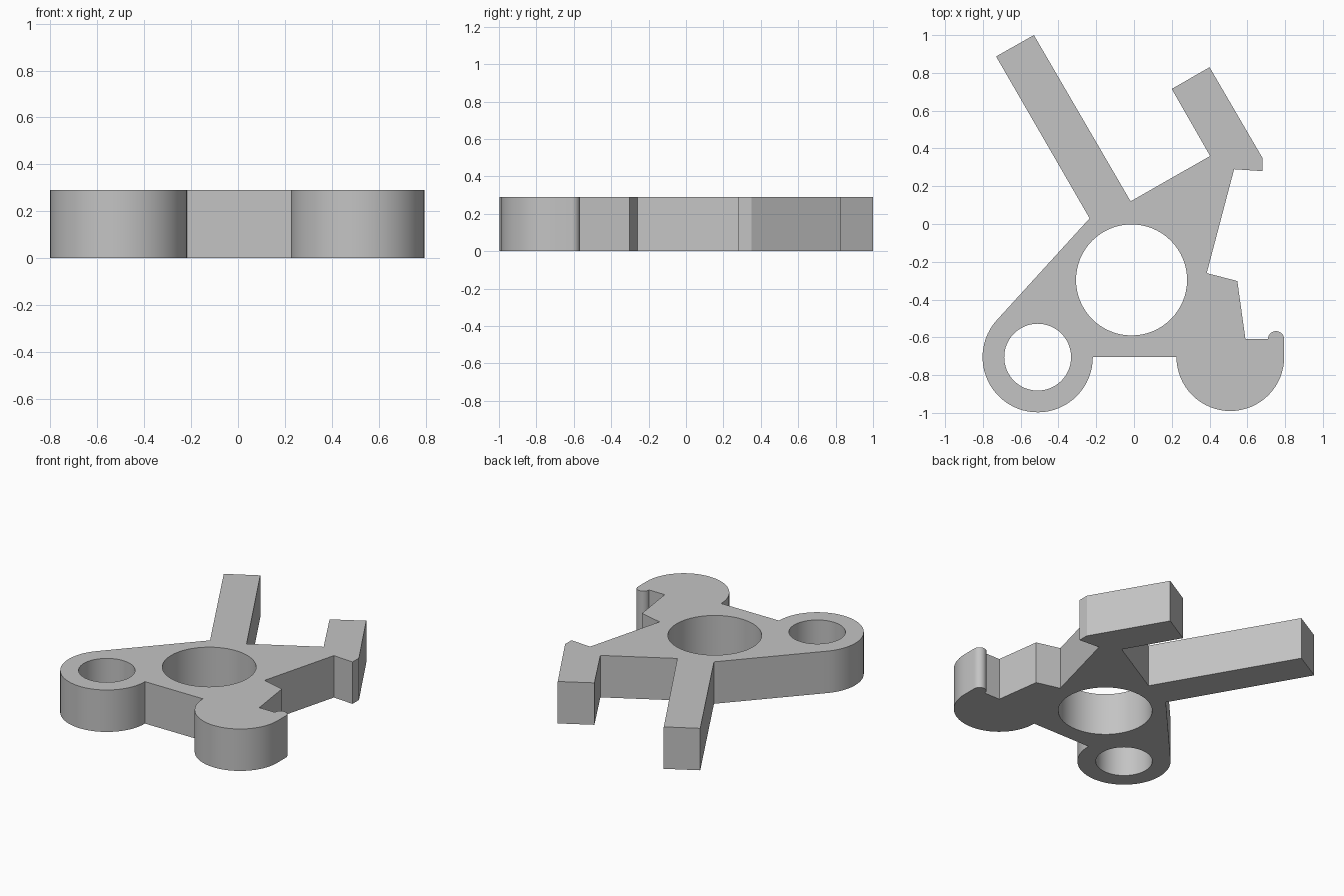
import bpy
import bmesh
from math import radians, cos, sin

HEIGHT = 0.29

default = bpy.data.objects.get("Cube")
if default:
    bpy.data.objects.remove(default, do_unlink=True)

# Single grey material
grey = bpy.data.materials.new("plain grey")
grey.use_nodes = True
colour = (0.55, 0.55, 0.55, 1)
grey.diffuse_color = colour
grey.node_tree.nodes["Principled BSDF"].inputs["Base Color"].default_value = colour


def arc(cx, cy, r, start, end, steps):
    """Points on an arc, both ends included, angles in degrees."""
    angles = [radians(start + (end - start) * i / steps) for i in range(steps + 1)]
    return [(cx + r * cos(a), cy + r * sin(a)) for a in angles]


def circle(cx, cy, r, steps=64):
    return arc(cx, cy, r, 0, 360, steps)[:-1]


def extruded_plate(name, loops, height):
    """Fill an outline with holes and extrude it upward."""
    bm = bmesh.new()
    for loop in loops:
        verts = [bm.verts.new((x, y, 0)) for x, y in loop]
        for a, b in zip(verts, verts[1:] + verts[:1]):
            bm.edges.new((a, b))
    bmesh.ops.triangle_fill(bm, edges=bm.edges[:], use_beauty=True, normal=(0, 0, 1))
    result = bmesh.ops.extrude_face_region(bm, geom=bm.faces[:], use_keep_orig=True)
    top = [v for v in result["geom"] if isinstance(v, bmesh.types.BMVert)]
    bmesh.ops.translate(bm, verts=top, vec=(0, 0, height))
    bmesh.ops.recalc_face_normals(bm, faces=bm.faces[:])
    bmesh.ops.dissolve_limit(bm, angle_limit=radians(0.5),
                             verts=bm.verts[:], edges=bm.edges[:])
    mesh = bpy.data.meshes.new(name)
    bm.to_mesh(mesh)
    bm.free()
    mesh.materials.append(grey)
    obj = bpy.data.objects.new(name, mesh)
    bpy.context.collection.objects.link(obj)
    return obj


# Outline sections, anticlockwise
left_lobe = arc(-0.51, -0.705, 0.292, 138, 360, 40)
right_lobe = arc(0.51, -0.705, 0.285, 180, 360, 32)
small_bump = arc(0.752, -0.61, 0.043, 0, 180, 16)
side_notch = [(0.59, -0.61), (0.547, -0.302), (0.385, -0.26)]
hooked_arm = [(0.53, 0.29), (0.68, 0.28), (0.68, 0.35),
              (0.40, 0.83), (0.20, 0.715), (0.403, 0.36)]
long_arm = [(-0.018, 0.12), (-0.53, 1.0), (-0.73, 0.887), (-0.235, 0.03)]
outline = left_lobe + right_lobe + small_bump + side_notch + hooked_arm + long_arm

# Through holes
centre_hole = circle(-0.013, -0.296, 0.294)
lobe_hole = circle(-0.51, -0.705, 0.177)

plate = extruded_plate("bracket_plate", [outline, centre_hole, lobe_hole], HEIGHT)

bpy.ops.object.select_all(action="DESELECT")
plate.select_set(True)
bpy.context.view_layer.objects.active = plate
bpy.ops.object.shade_smooth_by_angle(angle=radians(20))
